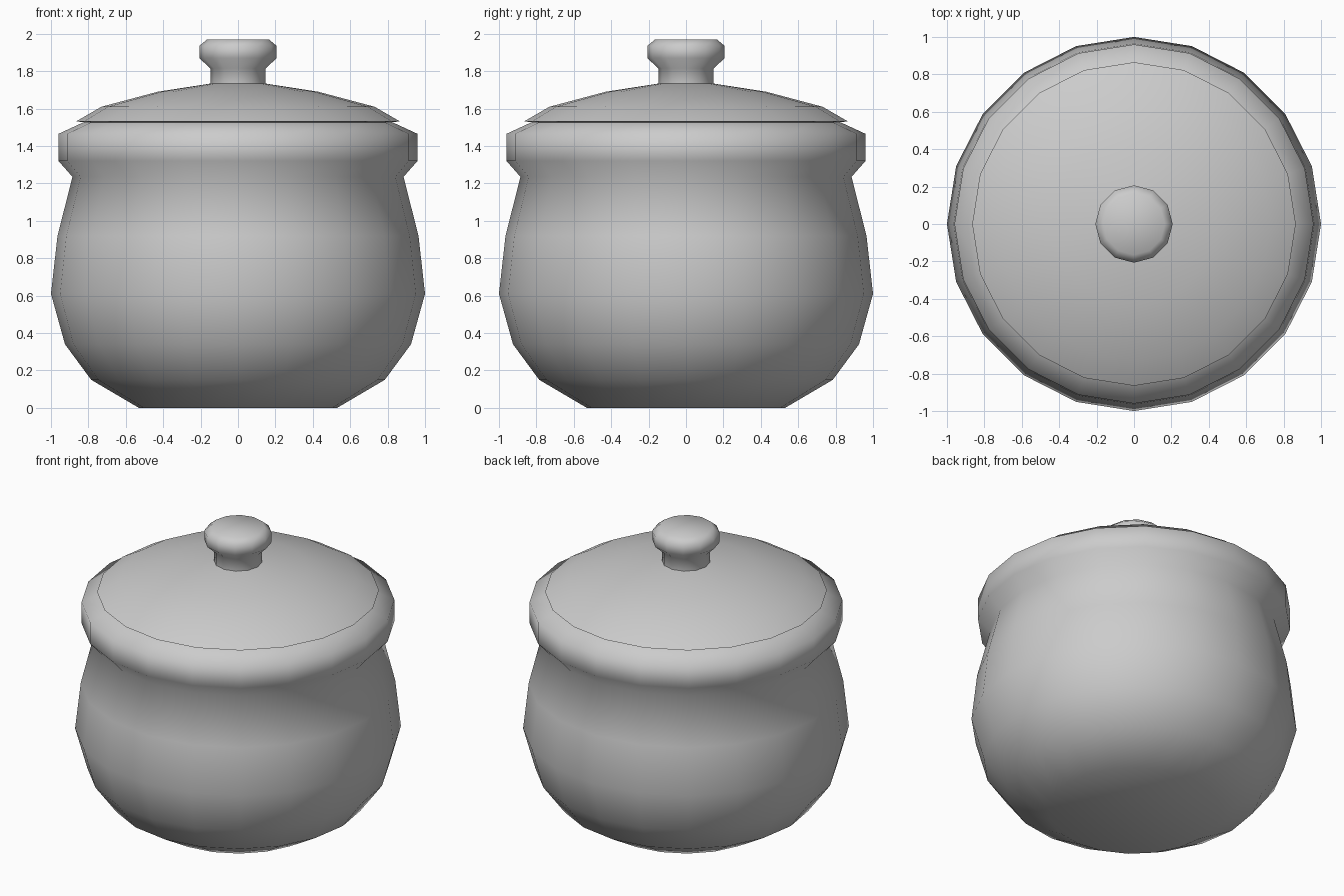
import bpy
import bmesh
from math import cos, sin, tau, radians

cube = bpy.data.objects.get("Cube")
if cube:
    bpy.data.objects.remove(cube, do_unlink=True)

# Plain grey clay
clay = bpy.data.materials.new("grey_clay")
clay.use_nodes = True
clay.diffuse_color = (0.6, 0.6, 0.6, 1)
bsdf = clay.node_tree.nodes["Principled BSDF"]
bsdf.inputs["Base Color"].default_value = clay.diffuse_color
bsdf.inputs["Roughness"].default_value = 0.7


def lathe(name, profile, sides):
    """Turn a (radius, height) profile around z and cap both ends."""
    bm = bmesh.new()
    rings = [[bm.verts.new((r * cos(tau * i / sides), r * sin(tau * i / sides), z))
              for i in range(sides)] for r, z in profile]
    for low, high in zip(rings, rings[1:]):
        for i in range(sides):
            j = (i + 1) % sides
            bm.faces.new((low[i], low[j], high[j], high[i]))
    bm.faces.new(rings[0])
    bm.faces.new(rings[-1])
    bmesh.ops.recalc_face_normals(bm, faces=bm.faces)
    mesh = bpy.data.meshes.new(name)
    bm.to_mesh(mesh)
    bm.free()
    mesh.materials.append(clay)
    obj = bpy.data.objects.new(name, mesh)
    bpy.context.collection.objects.link(obj)
    bpy.ops.object.select_all(action="DESELECT")
    obj.select_set(True)
    bpy.context.view_layer.objects.active = obj
    bpy.ops.object.shade_smooth_by_angle(angle=radians(80))
    return obj


# Hollow pot: belly, neck, thick collar, then the inner wall
lathe("pot", [(0.53, 0), (0.785, 0.15), (0.925, 0.34), (1, 0.61), (0.965, 0.92),
              (0.885, 1.235), (0.96, 1.32), (0.96, 1.465), (0.83, 1.525),
              (0.79, 1.46), (0.79, 1.24), (0.9, 0.61), (0.5, 0.1)], 20)

# Shallow domed lid with a thin flat underside
lathe("lid", [(0.8, 1.524), (0.865, 1.532), (0.73, 1.61),
              (0.43, 1.69), (0.14, 1.735)], 20)

# Knob: stem flaring into a rounded button
lathe("lid_knob", [(0.148, 1.725), (0.148, 1.815), (0.207, 1.87),
                   (0.207, 1.935), (0.165, 1.97)], 12)
